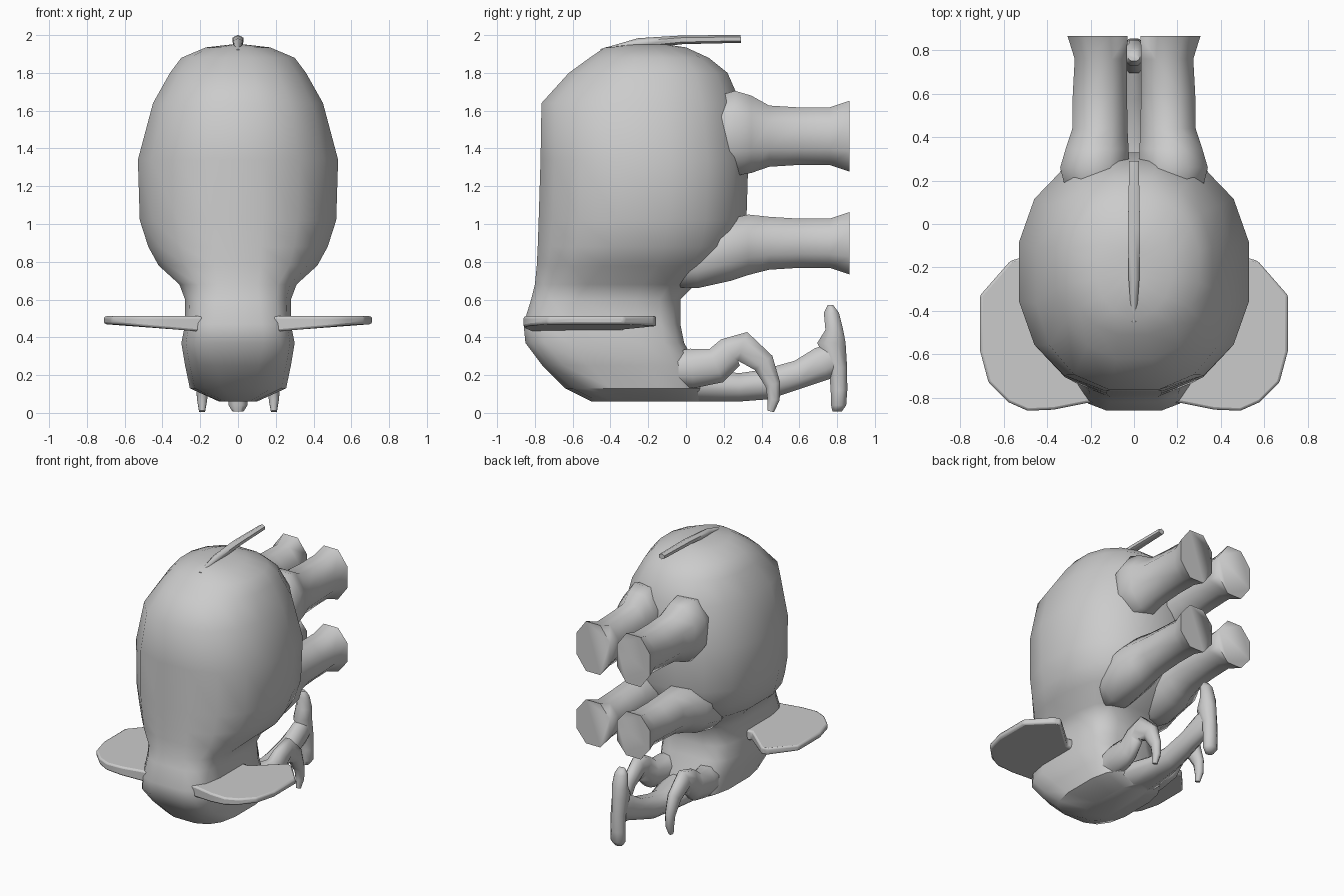
import bpy, bmesh
from math import cos, sin, pi, copysign
from mathutils import Vector


def finish(name, bm, angle=40):
    bmesh.ops.recalc_face_normals(bm, faces=bm.faces)
    me = bpy.data.meshes.new(name)
    bm.to_mesh(me)
    bm.free()
    ob = bpy.data.objects.new(name, me)
    bpy.context.collection.objects.link(ob)
    bpy.ops.object.select_all(action='DESELECT')
    ob.select_set(True)
    bpy.context.view_layer.objects.active = ob
    bpy.ops.object.shade_smooth_by_angle(angle=angle * pi / 180)
    return ob


def loft(name, stations, sides=8, power=2.0, fixed=None, mirror=1, angle=60):
    """Stations are (x, y, z, half width, half depth across the path[, squareness])."""
    bm = bmesh.new()
    rings = []
    for i, (x, y, z, rx, rn, *own) in enumerate(stations):
        a = stations[max(i - 1, 0)]
        b = stations[min(i + 1, len(stations) - 1)]
        t = Vector((0, b[1] - a[1], b[2] - a[2])).normalized()
        n = Vector(fixed) if fixed else Vector((0, -t.z, t.y))
        e = 2 / (own[0] if own else power)
        angles = [2 * pi * (k + 0.5) / sides for k in range(sides)]
        grow = 1 / max(abs(cos(w)) ** e for w in angles)
        ring = []
        for w in angles:
            u = copysign(abs(cos(w)) ** e, cos(w))
            v = copysign(abs(sin(w)) ** e, sin(w))
            p = Vector((x + rx * u * grow, y, z)) + n * rn * v * grow
            p.x *= mirror
            ring.append(bm.verts.new(p))
        rings.append(ring)
    for r, s in zip(rings, rings[1:]):
        for k in range(sides):
            j = (k + 1) % sides
            bm.faces.new((r[k], r[j], s[j], s[k]))
    bm.faces.new(rings[0])
    bm.faces.new(rings[-1])
    return finish(name, bm, angle)


# Body and head in one skin: (z, half width, front y, back y, squareness)
profile = [
    (1.95, 0.04, -0.28, -0.10, 2), (1.935, 0.17, -0.43, 0.00, 2),
    (1.88, 0.30, -0.51, 0.12, 2.2), (1.80, 0.36, -0.62, 0.22, 2.2),
    (1.64, 0.45, -0.765, 0.29, 2.3), (1.34, 0.53, -0.77, 0.33, 2.3),
    (1.02, 0.52, -0.78, 0.32, 2.3), (0.88, 0.475, -0.785, 0.28, 2.4),
    (0.78, 0.42, -0.79, 0.20, 2.6), (0.68, 0.31, -0.80, 0.05, 3),
    (0.60, 0.28, -0.82, -0.03, 3.5), (0.47, 0.28, -0.86, -0.03, 4),
    (0.37, 0.30, -0.85, -0.01, 4), (0.25, 0.28, -0.76, 0.06, 3.5),
    (0.13, 0.255, -0.64, 0.10, 3), (0.06, 0.10, -0.50, 0.10, 2.5)]
loft("body_and_head",
     [(0, (f + b) / 2, z, w, (b - f) / 2, p) for z, w, f, b, p in profile],
     sides=16, fixed=(0, 1, 0), angle=45)

# Trunk and its curled, upright tip
loft("trunk", [(0, -0.12, 0.16, 0.15, 0.09), (0, 0.05, 0.15, 0.15, 0.09),
               (0, 0.28, 0.135, 0.10, 0.075), (0, 0.42, 0.15, 0.08, 0.08),
               (0, 0.60, 0.205, 0.07, 0.075), (0, 0.72, 0.26, 0.06, 0.09),
               (0, 0.80, 0.30, 0.045, 0.08)])
loft("trunk_tip", [(0, 0.765, 0.57, 0.025, 0.015), (0, 0.77, 0.53, 0.045, 0.04),
                   (0, 0.785, 0.44, 0.055, 0.047), (0, 0.77, 0.37, 0.055, 0.075),
                   (0, 0.805, 0.24, 0.05, 0.048), (0, 0.81, 0.12, 0.05, 0.044),
                   (0, 0.808, 0.04, 0.05, 0.04), (0, 0.80, 0.008, 0.03, 0.025)],
     fixed=(0, 1, 0))

# Tail
loft("tail", [(0, -0.45, 1.915, 0.01, 0.01), (0, -0.25, 1.955, 0.025, 0.025),
              (0, -0.02, 1.975, 0.028, 0.02), (0, 0.29, 1.98, 0.022, 0.018)], sides=6)

ear_outline = [(0.22, -0.32), (0.32, -0.33), (0.52, -0.155), (0.57, -0.17), (0.71, -0.33),
               (0.71, -0.58), (0.67, -0.73), (0.58, -0.82), (0.49, -0.86),
               (0.37, -0.855), (0.22, -0.825), (0.12, -0.82)]

for side, s in (("right", 1), ("left", -1)):
    # Legs with flared feet; the front pair slopes into the chest
    feet = lambda z, h: [(0.157, 0.44, z, 0.127, h + 0.01), (0.157, 0.60, z, 0.125, h),
                         (0.153, 0.76, z, 0.12, h), (0.168, 0.865, z, 0.138, h + 0.035)]
    back_root = [(0.18, 0.10, 1.48, 0.12, 0.18), (0.18, 0.26, 1.48, 0.16, 0.225),
                 (0.17, 0.345, 1.475, 0.145, 0.205)]
    front_root = [(0.16, -0.12, 0.80, 0.10, 0.13), (0.18, 0.06, 0.82, 0.16, 0.16),
                  (0.18, 0.24, 0.865, 0.16, 0.165), (0.165, 0.33, 0.89, 0.135, 0.16)]
    loft(f"back_{side}_leg", back_root + feet(1.465, 0.152), sides=8, power=2.1,
         mirror=s, fixed=(0, 0, 1), angle=95)
    loft(f"front_{side}_leg", front_root + feet(0.898, 0.13), sides=8, power=2.1,
         mirror=s, fixed=(0, 0, 1), angle=95)

    # Tusk growing from the cheek, hooking over and down
    loft(f"{side}_tusk",
         [(0.13, -0.20, 0.22, 0.08, 0.08), (0.17, 0.03, 0.235, 0.09, 0.105),
          (0.185, 0.16, 0.25, 0.06, 0.095), (0.19, 0.235, 0.32, 0.05, 0.085),
          (0.19, 0.30, 0.352, 0.05, 0.08), (0.19, 0.41, 0.265, 0.042, 0.06),
          (0.19, 0.46, 0.15, 0.032, 0.04), (0.19, 0.464, 0.07, 0.027, 0.032),
          (0.19, 0.448, 0.008, 0.016, 0.018)], mirror=s)

    # Flat ear, thinner towards the outside
    bm = bmesh.new()
    top = [bm.verts.new((s * x, y, 0.512)) for x, y in ear_outline]
    low = [bm.verts.new((s * x, y, 0.43 + 0.04 * min(1, max(0, (x - 0.2) / 0.45))))
           for x, y in ear_outline]
    bm.faces.new(top)
    bm.faces.new(low[::-1])
    for k in range(len(top)):
        j = (k + 1) % len(top)
        bm.faces.new((top[k], top[j], low[j], low[k]))
    bmesh.ops.triangulate(bm, faces=[f for f in bm.faces if len(f.verts) > 4])
    ear = finish(f"{side}_ear", bm)
    bevel = ear.modifiers.new("soft_rim", 'BEVEL')
    bevel.width = 0.012
    bevel.segments = 2
